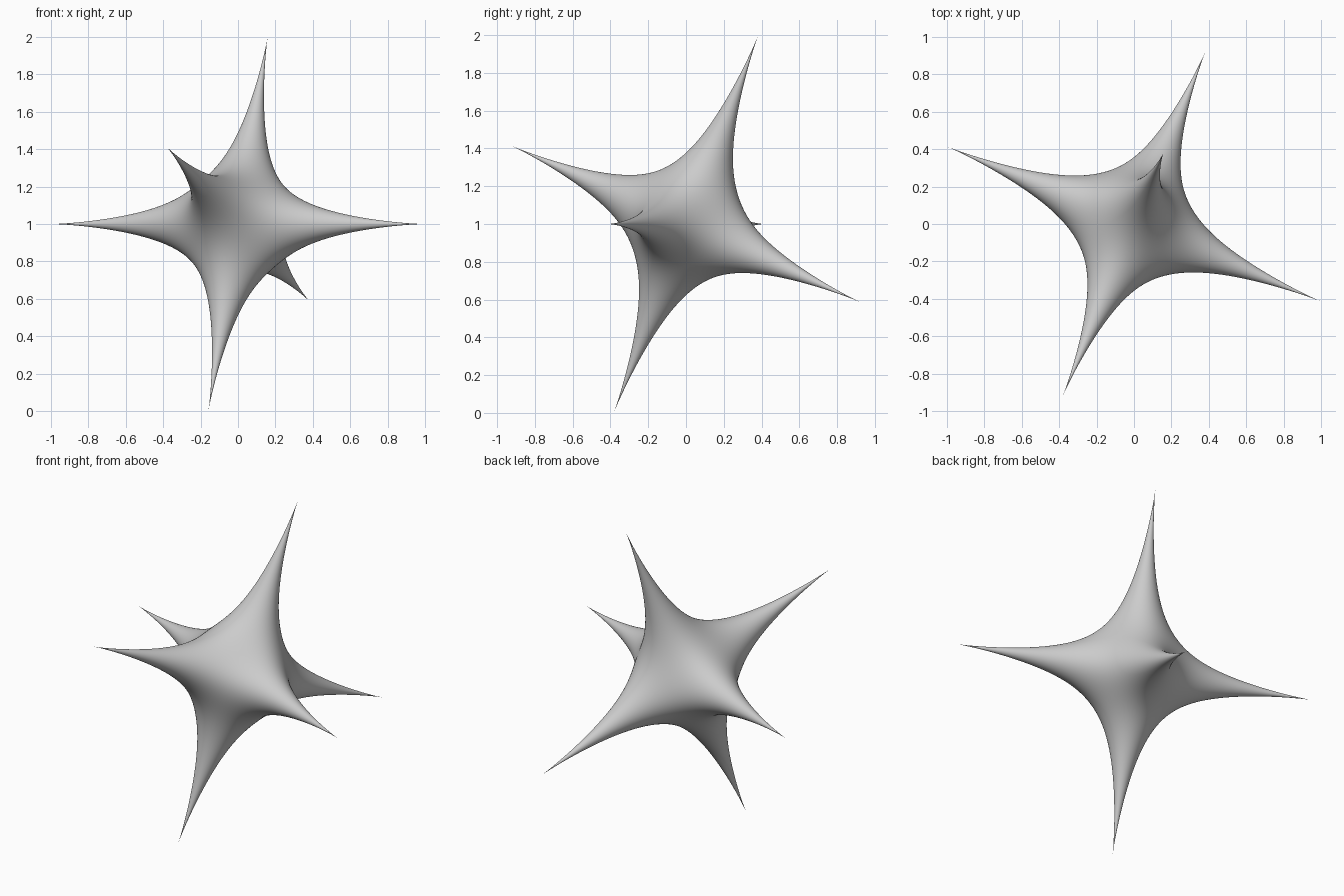
import bpy, bmesh, math
from mathutils import Vector, Matrix

if "Cube" in bpy.data.objects:
    bpy.data.objects.remove(bpy.data.objects["Cube"])

TILT = math.radians(22.5)
SIZE = 1 / math.cos(TILT)      # tip length that gives a height of 2


def star_radius(n):
    """Distance to the six-cusped surface 400(x2y2+y2z2+z2x2) = (1-r2)^3."""
    x, y, z = (c * c for c in n)
    q = x * y + y * z + z * x
    lo, hi = 0.0, 1.0
    for _ in range(45):
        r = (lo + hi) / 2
        if 400 * q * r ** 4 < (1 - r * r) ** 3:
            lo = r
        else:
            hi = r
    return hi


# Gridded cube, one face for each spike
bm = bmesh.new()
bmesh.ops.create_cube(bm, size=2)
bmesh.ops.subdivide_edges(bm, edges=bm.edges[:], cuts=55, use_grid_fill=True)

# Crowd the rings of each face toward its spike, then push onto the surface
for v in bm.verts:
    p = v.co.copy()
    axis = max(range(3), key=lambda i: abs(p[i]))
    others = [i for i in range(3) if i != axis]
    rho = max(abs(p[i]) for i in others) / abs(p[axis])
    for i in others:
        p[i] *= rho ** 2
    n = p.normalized()
    v.co = n * star_radius(n) * SIZE

# Tip the star over and turn it, then stand it on z = 0
turn = Matrix.Rotation(-TILT, 4, 'Z') @ Matrix.Rotation(-TILT, 4, 'X')
bmesh.ops.transform(bm, matrix=Matrix.Translation(Vector((0, 0, 1))) @ turn, verts=bm.verts[:])
bmesh.ops.recalc_face_normals(bm, faces=bm.faces[:])

mesh = bpy.data.meshes.new("six_pointed_star")
bm.to_mesh(mesh)
bm.free()
mesh.shade_smooth()
star = bpy.data.objects.new("six_pointed_star", mesh)
bpy.context.collection.objects.link(star)

grey = bpy.data.materials.new("light grey")
grey.diffuse_color = (0.6, 0.6, 0.6, 1)
grey.use_nodes = True
grey.node_tree.nodes["Principled BSDF"].inputs["Base Color"].default_value = grey.diffuse_color
mesh.materials.append(grey)
